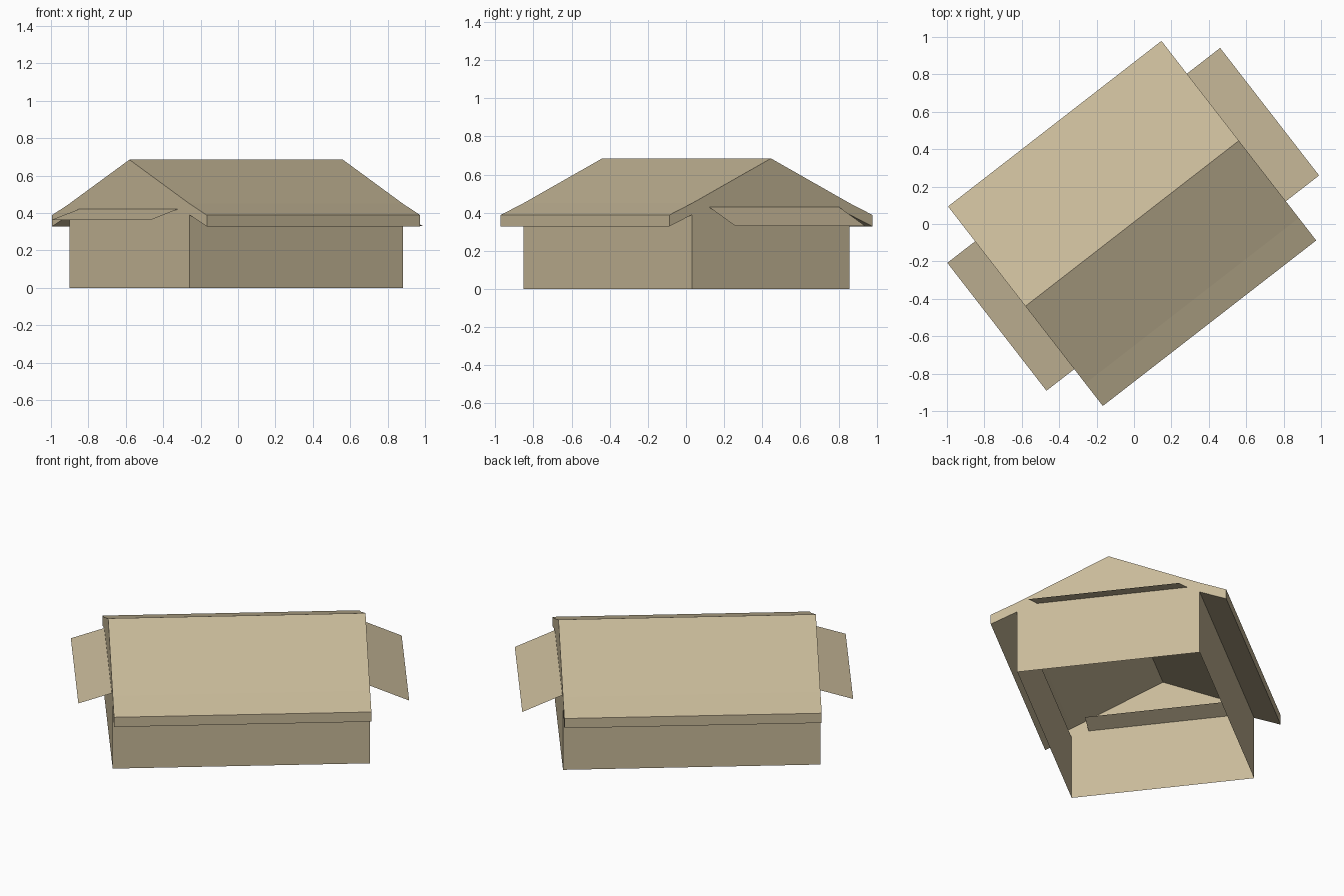
import bpy, math
from mathutils import Matrix

if "Cube" in bpy.data.objects:
    bpy.data.objects.remove(bpy.data.objects["Cube"])

tan = bpy.data.materials.new("tan")
tan.diffuse_color = (0.58, 0.49, 0.32, 1)
tan.use_nodes = True
tan.node_tree.nodes["Principled BSDF"].inputs["Base Color"].default_value = tan.diffuse_color

# House frame: local x along the ridge, turned on the plot
FRAME = Matrix.Translation((-0.01, 0.003, 0)) @ Matrix.Rotation(math.radians(37.8), 4, 'Z')
HALF = 0.722          # half length of the house
WALL, EAVE = 0.523, 0.675


def sheet(name, verts, faces):
    me = bpy.data.meshes.new(name)
    me.from_pydata(verts, [], faces)
    me.materials.append(tan)
    ob = bpy.data.objects.new(name, me)
    ob.matrix_world = FRAME
    bpy.context.collection.objects.link(ob)
    return ob


def extrude(name, profile):
    """Sweep an open (y, z) profile along the ridge."""
    n = len(profile)
    verts = [(x, y, z) for x in (HALF, -HALF) for y, z in profile]
    return sheet(name, verts, [(i, i + 1, n + i + 1, n + i) for i in range(n - 1)])


# Half section from wall foot to ridge, then mirrored
half = [(WALL, 0), (WALL, 0.39), (EAVE, 0.328), (EAVE, 0.388), (WALL, 0.45), (0, 0.685)]
section = half + [(-y, z) for y, z in half[-2::-1]]

# Side walls, and the hollow roof with fascia and soffit (open underneath)
extrude("right_wall", section[:2][::-1][::-1])
extrude("left_wall", section[-2:])
extrude("roof", section[1:-1])

# Gable ends, flush with the roof ends
for name, x, pts in (("back_gable", HALF, section), ("front_gable", -HALF, section[::-1])):
    sheet(name, [(x, y, z) for y, z in pts], [tuple(range(len(pts)))])

# Thin sloped awnings poking through each gable: (x, z) inner and outer edge, y range
for name, xi, zi, xo, zo, y0, y1 in (
        ("back_awning", 0.668, 0.453, 0.947, 0.33, -0.41, 0.453),
        ("front_awning", -0.62, 0.453, -0.91, 0.362, 0.439, -0.426)):
    sheet(name, [(xi, y0, zi), (xo, y0, zo), (xo, y1, zo), (xi, y1, zi)], [(0, 1, 2, 3)])
